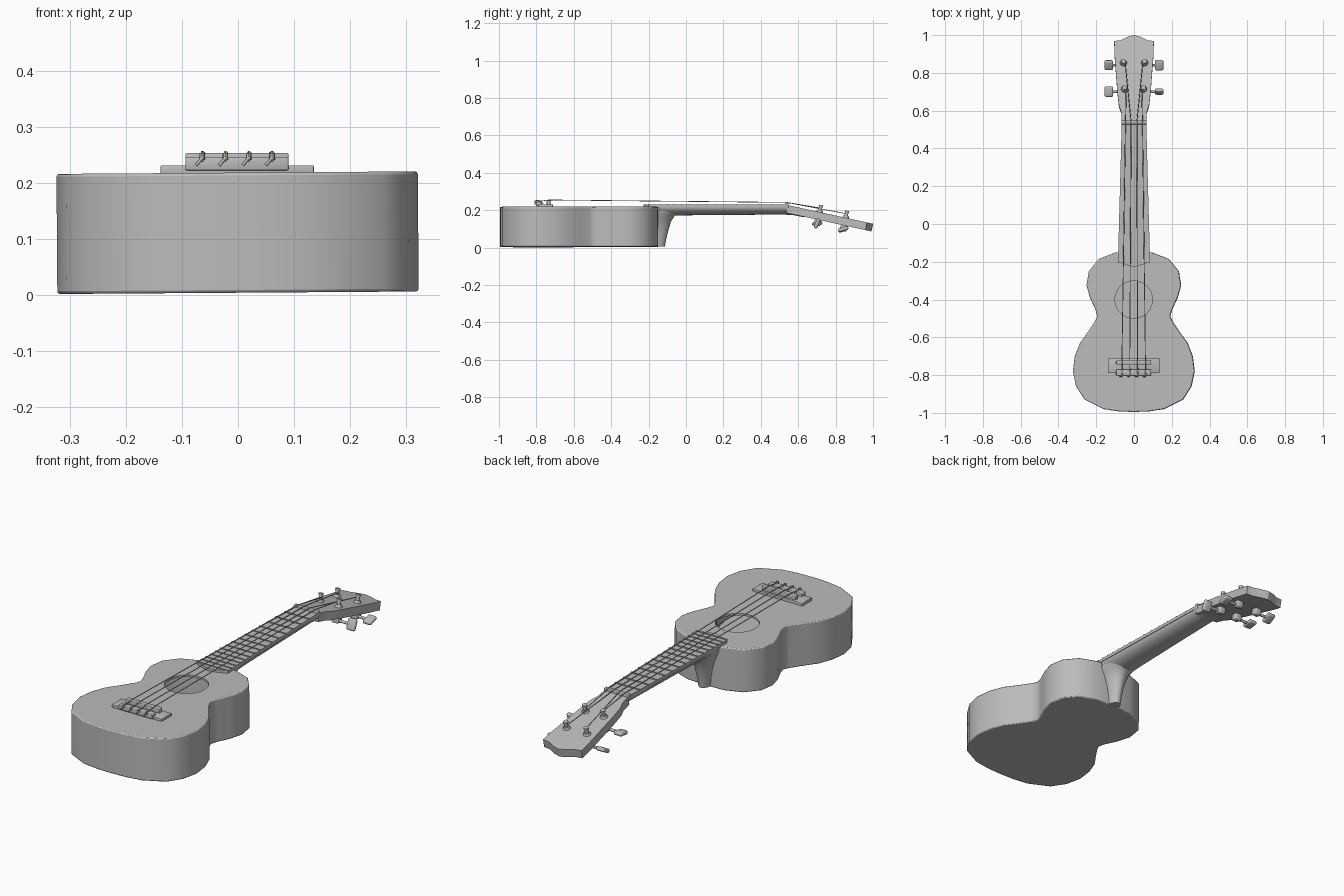
import bpy, bmesh, math
from mathutils import Matrix, Vector

if "Cube" in bpy.data.objects:
    bpy.data.objects.remove(bpy.data.objects["Cube"])

GREY = bpy.data.materials.new("plain_grey")
GREY.diffuse_color = (0.5, 0.5, 0.5, 1)
GREY.use_nodes = True
GREY.node_tree.nodes["Principled BSDF"].inputs["Base Color"].default_value = GREY.diffuse_color


def activate(ob):
    bpy.ops.object.select_all(action='DESELECT')
    ob.select_set(True)
    bpy.context.view_layer.objects.active = ob


def smooth(ob, deg=40):
    activate(ob)
    bpy.ops.object.shade_smooth_by_angle(angle=math.radians(deg))


def finish(name, bm, mat=Matrix(), deg=40):
    bmesh.ops.recalc_face_normals(bm, faces=bm.faces)
    bm.transform(mat)
    me = bpy.data.meshes.new(name)
    bm.to_mesh(me)
    bm.free()
    me.materials.append(GREY)
    ob = bpy.data.objects.new(name, me)
    bpy.context.collection.objects.link(ob)
    smooth(ob, deg)
    return ob


def loft(name, rings, mat=Matrix(), deg=40):
    bm = bmesh.new()
    vs = [[bm.verts.new(p) for p in r] for r in rings]
    n = len(rings[0])
    for a, b in zip(vs, vs[1:]):
        for i in range(n):
            bm.faces.new((a[i], a[(i + 1) % n], b[(i + 1) % n], b[i]))
    bm.faces.new(vs[0][::-1])
    bm.faces.new(vs[-1])
    return finish(name, bm, mat, deg)


def prism(name, outline, z0, z1, mat=Matrix(), deg=40):
    return loft(name, [[(x, y, z) for x, y in outline] for z in (z0, z1)], mat, deg)


def mirrored(half):
    """Right half, listed from front to back, mirrored into a closed outline."""
    return half + [(-x, y) for x, y in reversed(half) if abs(x) > 1e-5]


def box(name, lo, hi, mat=Matrix(), bevel=0.0, seg=2):
    bm = bmesh.new()
    size = [h - l for l, h in zip(lo, hi)]
    mid = [(h + l) / 2 for l, h in zip(lo, hi)]
    bmesh.ops.create_cube(bm, size=1, matrix=Matrix.Translation(mid) @ Matrix.Diagonal((*size, 1)))
    if bevel:
        bmesh.ops.bevel(bm, geom=bm.edges[:], offset=bevel, segments=seg, profile=0.5, affect='EDGES')
    return finish(name, bm, mat, 50)


def rod(name, p, r, length, mat=Matrix(), r2=None, sides=16):
    bm = bmesh.new()
    bmesh.ops.create_cone(bm, cap_ends=True, segments=sides, radius1=r, radius2=r if r2 is None else r2,
                          depth=length, matrix=Matrix.Translation(p))
    return finish(name, bm, mat)


def tube(name, pts, r):
    cu = bpy.data.curves.new(name, 'CURVE')
    cu.dimensions = '3D'
    cu.bevel_depth, cu.bevel_resolution, cu.use_fill_caps = r, 1, True
    sp = cu.splines.new('POLY')
    sp.points.add(len(pts) - 1)
    for q, p in zip(sp.points, pts):
        q.co = (*p, 1)
    cu.materials.append(GREY)
    ob = bpy.data.objects.new(name, cu)
    bpy.context.collection.objects.link(ob)
    activate(ob)
    bpy.ops.object.convert(target='MESH')
    smooth(bpy.context.object, 70)


# Hollow figure-eight body with a round sound hole
half = [(0, -0.995), (0.08, -0.992), (0.16, -0.98), (0.26, -0.93), (0.305, -0.86), (0.322, -0.78),
        (0.312, -0.70), (0.285, -0.63), (0.245, -0.575), (0.205, -0.515), (0.193, -0.488),
        (0.202, -0.455), (0.232, -0.39), (0.25, -0.325), (0.238, -0.25), (0.185, -0.185),
        (0.10, -0.152), (0, -0.148)]
body = prism("body", mirrored(half), 0.004, 0.218)
inner = [(x * 0.955, -0.57 + (y + 0.57) * 0.97) for x, y in mirrored(half)]
cavity = prism("cavity_cutter", inner, 0.014, 0.208)
hole = rod("hole_cutter", (0, -0.4, 0.22), 0.099, 0.1, sides=40)
bev = body.modifiers.new("rim", 'BEVEL')
bev.width, bev.segments, bev.limit_method, bev.angle_limit = 0.005, 2, 'ANGLE', math.radians(65)
for cutter in (cavity, hole):
    cutter.hide_render = True
    m = body.modifiers.new("cut", 'BOOLEAN')
    m.operation, m.object, m.solver = 'DIFFERENCE', cutter, 'EXACT'
activate(body)
bpy.ops.object.convert(target='MESH')
for cutter in (cavity, hole):
    bpy.data.objects.remove(cutter)
smooth(body, 50)
body.modifiers.new("even_shading", 'WEIGHTED_NORMAL').keep_sharp = True
body.rotation_euler.y = -0.007

# Half-round neck and the heel that joins it to the body
arc = [math.pi * i / 14 for i in range(15)]
neck = [(-0.145, 0.082, 0.219, 0.05), (0.0, 0.077, 0.219, 0.046), (0.25, 0.07, 0.219, 0.044),
        (0.5, 0.064, 0.219, 0.042), (0.57, 0.066, 0.218, 0.043), (0.63, 0.07, 0.205, 0.042)]
loft("neck", [[(w * math.cos(t), y, z - d * math.sin(t)) for t in arc] for y, w, z, d in neck])
heel = [(0.006, 0.03, 0.047), (0.05, 0.034, 0.055), (0.10, 0.042, 0.068), (0.14, 0.054, 0.08),
        (0.17, 0.066, 0.1), (0.188, 0.074, 0.14), (0.2, 0.076, 0.17)]
loft("heel", [[(w * math.cos(t), -0.16 + d * math.sin(t), z) for t in arc] for z, w, d in heel])


# Fretboard with shallow pointed end, frets and nut
def board_w(y):
    return 0.065 + 0.02 * (0.53 - y) / 0.73


prism("fretboard", mirrored([(0, -0.228), (0.045, -0.215), (0.085, -0.2), (0.065, 0.53)]), 0.215, 0.231)
for n in range(1, 16):
    y = 0.53 - 1.26 * (1 - 2 ** (-n / 12))
    w = board_w(y)
    box(f"fret_{n}", (-w, y - 0.003, 0.229), (w, y + 0.003, 0.2345))
box("nut", (-0.066, 0.528, 0.213), (0.066, 0.548, 0.24), bevel=0.003)

# Tilted headstock
HEAD = Matrix.Translation((0, 0.555, 0.225)) @ Matrix.Rotation(-0.215, 4, 'X')
head = [(0, -0.012), (0.064, -0.012), (0.067, 0.04), (0.08, 0.075), (0.088, 0.15), (0.097, 0.27),
        (0.103, 0.35), (0.105, 0.423), (0.07, 0.428), (0.035, 0.446), (0, 0.456)]
prism("headstock", mirrored(head), -0.042, 0, HEAD, 30)

# Tuning machines: post, collar, gear housing, shaft and paddle button
posts = {}
for side, row, py, turn in ((-1, 0, 0.163, 0.35), (1, 0, 0.163, 1.4), (-1, 1, 0.306, 0.7), (1, 1, 0.306, 0.5)):
    px = side * (0.05 + 0.006 * row)
    tag = f"{'left' if side < 0 else 'right'}_{row + 1}"
    posts[side, row] = HEAD @ Vector((px, py, 0.022))
    rod("post_" + tag, (px, py, 0.01), 0.009, 0.054, HEAD)
    rod("post_cap_" + tag, (px, py, 0.034), 0.012, 0.008, HEAD)
    rod("collar_" + tag, (px, py, 0.005), 0.019, 0.012, HEAD, 0.014, 12)
    box("gear_" + tag, (px - 0.018, py - 0.018, -0.074), (px + 0.018, py + 0.018, -0.04), HEAD, 0.006)
    M = HEAD @ Matrix.Translation((side * 0.11, py, -0.062)) @ Matrix.Rotation(turn, 4, 'X')
    rod("shaft_" + tag, (0, 0, 0), 0.007, 0.09,
        M @ Matrix.Translation((-side * 0.025, 0, 0)) @ Matrix.Rotation(math.pi / 2, 4, 'Y'))
    box("button_" + tag, (side * 0.023 - 0.023, -0.028, -0.01), (side * 0.023 + 0.023, 0.028, 0.01), M, 0.009, 3)

# Bridge: base plate, tie block and saddle
box("bridge_base", (-0.138, -0.79, 0.212), (0.135, -0.712, 0.231), bevel=0.002)
box("tie_block", (-0.094, -0.802, 0.222), (0.09, -0.77, 0.246), bevel=0.003)
box("saddle", (-0.094, -0.745, 0.225), (0.09, -0.722, 0.253), bevel=0.003)

# Strings with their knots
for i, (side, row) in enumerate(((-1, 0), (-1, 1), (1, 1), (1, 0))):
    xb, xn = -0.064 + 0.0415 * i, -0.045 + 0.03 * i
    p = posts[side, row]
    tube(f"string_{i + 1}", [(xb, -0.803, 0.238), (xb, -0.786, 0.248), (xb, -0.733, 0.255),
                             (xn, 0.538, 0.242), (p.x - side * 0.009, p.y, p.z)], 0.0022)
    tube(f"knot_{i + 1}", [(xb - 0.011, -0.807, 0.231), (xb, -0.807, 0.244), (xb + 0.002, -0.8, 0.253),
                           (xb, -0.775, 0.25), (xb + 0.004, -0.765, 0.234)], 0.003)
    rod(f"knot_ball_{i + 1}", (xb, -0.804, 0.247), 0.005, 0.012, sides=8)
